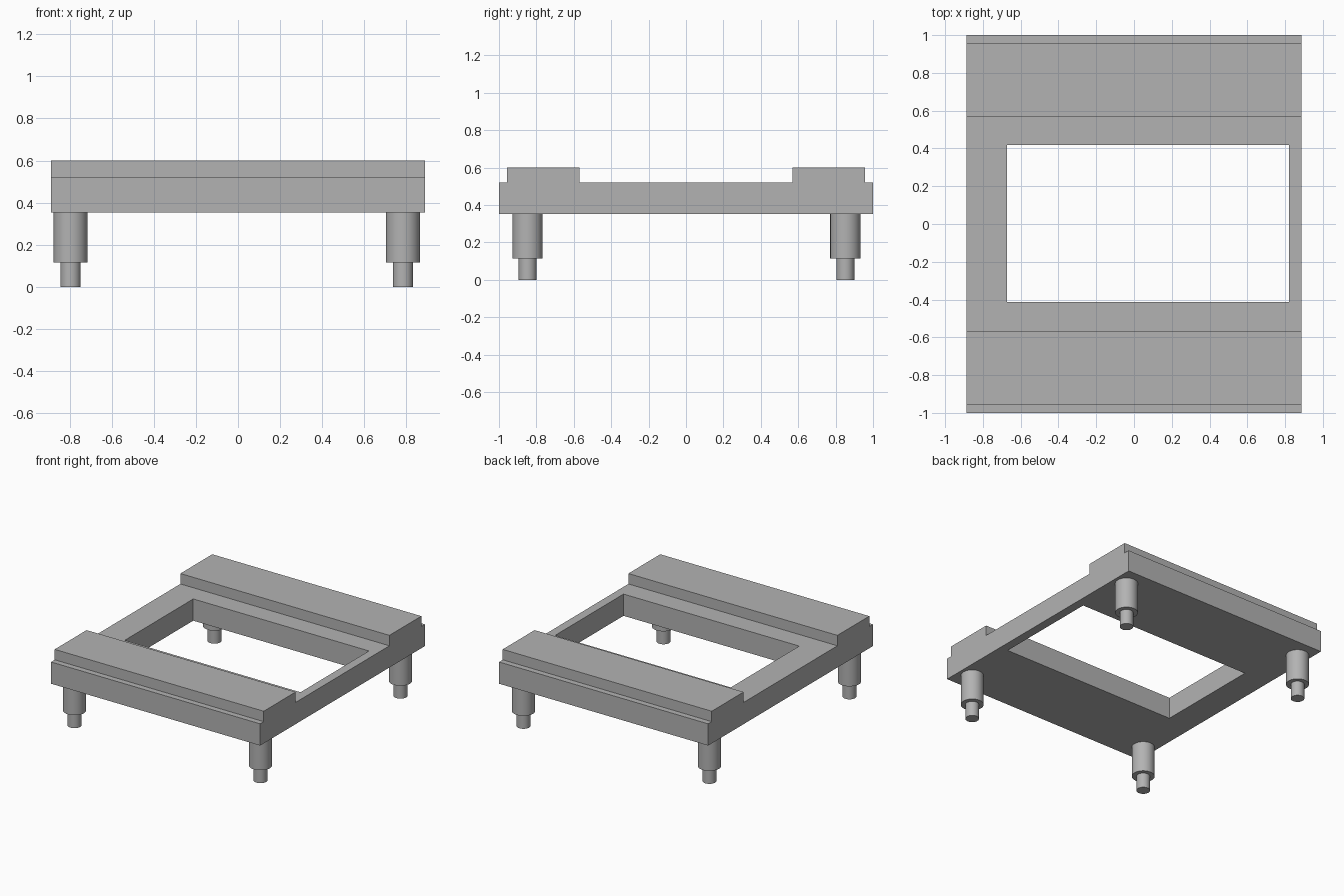
import bpy, bmesh, math
from mathutils import Matrix

cube = bpy.data.objects.get("Cube")
if cube:
    bpy.data.objects.remove(cube, do_unlink=True)

grey = bpy.data.materials.new("plain_grey")
grey.use_nodes = True
colour = (0.45, 0.45, 0.45, 1)
grey.diffuse_color = colour
grey.node_tree.nodes["Principled BSDF"].inputs["Base Color"].default_value = colour


def make_object(name, bm):
    bmesh.ops.recalc_face_normals(bm, faces=bm.faces)
    mesh = bpy.data.meshes.new(name)
    bm.to_mesh(mesh)
    bm.free()
    mesh.materials.append(grey)
    obj = bpy.data.objects.new(name, mesh)
    bpy.context.collection.objects.link(obj)
    return obj


def extrude_profile(name, points, x0, x1):
    """Extrude a (y, z) outline along x."""
    bm = bmesh.new()
    face = bm.faces.new([bm.verts.new((x0, y, z)) for y, z in points])
    ext = bmesh.ops.extrude_face_region(bm, geom=[face])
    verts = [g for g in ext["geom"] if isinstance(g, bmesh.types.BMVert)]
    bmesh.ops.translate(bm, verts=verts, vec=(x1 - x0, 0, 0))
    return make_object(name, bm)


# Frame: stepped slab with a raised rail along the front and back
BOTTOM, DECK, TOP = 0.353, 0.52, 0.60
half = [(1.0, BOTTOM), (1.0, DECK), (0.956, DECK), (0.956, TOP), (0.569, TOP), (0.569, DECK)]
outline = half + [(-y, z) for y, z in reversed(half)]
frame = extrude_profile("frame", outline, -0.888, 0.888)

# Off-centre rectangular opening
hole = [(-0.413, 0.2), (0.418, 0.2), (0.418, 0.8), (-0.413, 0.8)]
cutter = extrude_profile("opening_cutter", hole, -0.673, 0.82)
cutter.hide_render = True
cutter.hide_set(True)
cut = frame.modifiers.new("opening", "BOOLEAN")
cut.operation = "DIFFERENCE"
cut.solver = "EXACT"
cut.object = cutter
bpy.context.view_layer.objects.active = frame
bpy.ops.object.modifier_apply(modifier=cut.name)
bpy.data.objects.remove(cutter, do_unlink=True)


# Legs: a thick post stepping down to a thin foot
def make_leg(name, x, y):
    bm = bmesh.new()
    for radius, z0, z1 in ((0.081, 0.115, BOTTOM), (0.048, 0.0, 0.115)):
        bmesh.ops.create_cone(bm, cap_ends=True, segments=32, radius1=radius, radius2=radius,
                              depth=z1 - z0, matrix=Matrix.Translation((x, y, (z0 + z1) / 2)))
    leg = make_object(name, bm)
    bpy.ops.object.select_all(action="DESELECT")
    leg.select_set(True)
    bpy.context.view_layer.objects.active = leg
    bpy.ops.object.shade_smooth_by_angle(angle=math.radians(30))


for side, x in (("right", -0.796), ("left", 0.784)):
    for end, y in (("front", -0.847), ("back", 0.852)):
        make_leg(f"{end}_{side}_leg", x, y)
